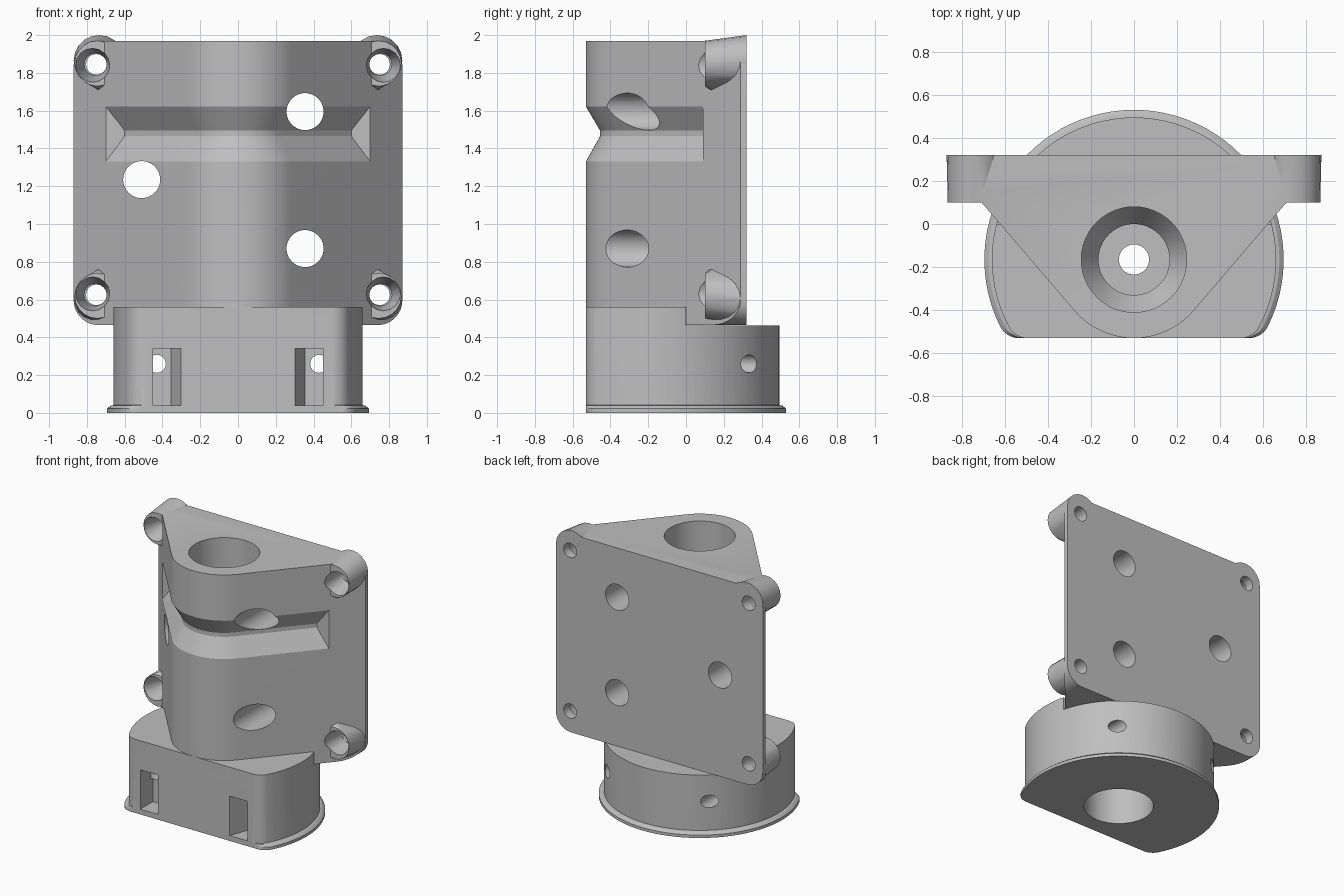
import bpy, bmesh, math
from mathutils import Vector

if "Cube" in bpy.data.objects:
    bpy.data.objects.remove(bpy.data.objects["Cube"], do_unlink=True)

grey = bpy.data.materials.new("light grey")
grey.use_nodes = True
grey.diffuse_color = (0.52, 0.52, 0.52, 1)
grey.node_tree.nodes["Principled BSDF"].inputs["Base Color"].default_value = (0.52, 0.52, 0.52, 1)

CY = -0.165          # y of the vertical bore axis
R = 0.365            # nose radius
MID = 1.235          # height of the mirror plane between upper and lower screws


def finish(name, bm):
    bmesh.ops.recalc_face_normals(bm, faces=bm.faces[:])
    mesh = bpy.data.meshes.new(name)
    bm.to_mesh(mesh)
    bm.free()
    ob = bpy.data.objects.new(name, mesh)
    bpy.context.collection.objects.link(ob)
    mesh.materials.append(grey)
    return ob


def loft(name, rings):
    """Closed solid through rings of equal length."""
    bm = bmesh.new()
    rows = [[bm.verts.new(p) for p in ring] for ring in rings]
    n = len(rows[0])
    for a, b in zip(rows, rows[1:]):
        for i in range(n):
            j = (i + 1) % n
            bm.faces.new((a[i], a[j], b[j], b[i]))
    bm.faces.new(rows[0])
    bm.faces.new(rows[-1])
    return finish(name, bm)


def prism_z(name, pts, z0, z1):
    return loft(name, [[(x, y, z) for x, y in pts] for z in (z0, z1)])


def prism_y(name, pts, y0, y1):
    return loft(name, [[(x, y, z) for x, z in pts] for y in (y0, y1)])


def arc(cx, cy, r, a0, a1, n):
    return [(cx + r * math.cos(math.radians(a0 + (a1 - a0) * i / n)),
             cy + r * math.sin(math.radians(a0 + (a1 - a0) * i / n))) for i in range(n + 1)]


def circle(cx, cy, r, n=32):
    return arc(cx, cy, r, 0, 360, n)[:-1]


def combine(target, tool, op="DIFFERENCE", keep=False):
    mod = target.modifiers.new("bool", "BOOLEAN")
    mod.operation, mod.solver, mod.object = op, "EXACT", tool
    bpy.context.view_layer.objects.active = target
    bpy.ops.object.modifier_apply(modifier=mod.name)
    if not keep:
        bpy.data.objects.remove(tool, do_unlink=True)


def d_profile(r, front=-0.53, fillet=0.1):
    """Disc with a flat front and rounded front corners."""
    fy = front + fillet
    fx = math.sqrt((r - fillet) ** 2 - (fy - CY) ** 2)
    a = math.degrees(math.atan2(fy - CY, fx))
    return (arc(0, CY, r, a, 180 - a, 56) + arc(-fx, fy, fillet, 180 - a, 270, 8)[1:]
            + arc(fx, fy, fillet, -90, a, 8)[:-1])


# Direction of the slanted side walls
side = Vector((0.42, 0.49)).normalized()
normal = Vector((side.y, -side.x))
nose_angle = math.degrees(math.atan2(normal.y, normal.x))


def wedge_path(offset, x_end, n=20):
    """Slanted side, round nose, slanted side, moved outward by offset."""
    r = R + offset
    p = Vector((0, CY)) + normal * r
    y_end = p.y + (x_end - p.x) * side.y / side.x
    nose = arc(0, CY, r, 180 - nose_angle, 360 + nose_angle, n)
    return [(-x_end, y_end)] + nose + [(x_end, y_end)]


# Wedge shaped body with rounded plate corners
body = prism_z("mount_body", wedge_path(0, 0.87) + [(0.87, 0.32), (-0.87, 0.32)], 0.465, 1.97)
c = 0.13
outline = (arc(0.87 - c, 1.97 - c, c, 0, 90, 8) + arc(c - 0.87, 1.97 - c, c, 90, 180, 8)
           + arc(c - 0.87, 0.465 + c, c, 180, 270, 8) + arc(0.87 - c, 0.465 + c, c, 270, 360, 8))
combine(body, prism_y("corner_trim", outline, -0.8, 0.6), "INTERSECT")

# V groove around the nose
section = [(0.04, 1.26, 0.753), (-0.075, 1.465, 0.6), (-0.075, 1.495, 0.6), (0.04, 1.69, 0.753)]
paths = [[(x, y, z) for x, y in wedge_path(o, xe)] for o, z, xe in section]
combine(body, loft("groove_cutter", list(zip(*paths))))

# Screw bosses at the four corners, tapering into the walls
corners = [(sx, sz) for sx in (-1, 1) for sz in (-1, 1)]
for sx, sz in corners:
    bm = bmesh.new()
    ends = ((0.735, 0.63, 0.135, 0.32), (0.745, 0.615, 0.12, 0.1))
    for cx, cz, r, y in ends:
        for x, z in circle(cx, cz, r, 20):
            bm.verts.new((sx * x, y, MID + sz * z))
    bm.verts.new((sx * 0.74, 0.13, MID + sz * 0.475))
    hull = bmesh.ops.convex_hull(bm, input=bm.verts[:])
    bmesh.ops.delete(bm, geom=list({v for v in hull["geom_interior"]
                                    if isinstance(v, bmesh.types.BMVert)}), context="VERTS")
    combine(body, finish("boss", bm), "UNION")

# Conical screw pockets and screw holes
for sx, sz in corners:
    rings = []
    for y, r, cx, cz in ((-0.1, 0.1, 0.775, 0.6), (0.1, 0.09, 0.77, 0.605), (0.25, 0.06, 0.755, 0.61)):
        rings.append([(sx * x, y, MID + sz * z) for x, z in circle(cx, cz, r, 16)])
    combine(body, loft("pocket_cutter", rings))
    combine(body, prism_y("screw_cutter", circle(sx * 0.75, MID + sz * 0.61, 0.055, 16), 0.2, 0.5))

# Three large cross holes
for x, z in ((0.355, 1.595), (0.355, 0.87), (-0.51, MID)):
    combine(body, prism_y("cross_cutter", circle(x, z, 0.098, 40), -0.8, 0.6))

# Round base, lower behind the centre line
base = prism_z("base", d_profile(0.66), 0, 0.56)
step = prism_z("step_cutter", [(-1, 0), (1, 0), (1, 1), (-1, 1)], 0.462, 0.8)
combine(base, step)

# Thin flange at the foot with a sloped upper edge
flange = loft("foot_flange", [[(x, y, z) for x, y in d_profile(r)]
                              for z, r in ((0, 0.695), (0.022, 0.695), (0.038, 0.675), (0.042, 0.655))])
combine(base, flange, "UNION")

# Nut slots in the front and clamp holes leading to the back
for s in (-1, 1):
    slot = [(0.287, -0.57), (0.355, -0.38), (0.45, -0.38), (0.45, -0.57)]
    combine(base, prism_z("slot_cutter", [(s * x, y) for x, y in slot], 0.04, 0.34))
    combine(base, prism_y("clamp_cutter", circle(s * 0.43, 0.26, 0.048, 16), -0.4, 0.7))

# Stepped vertical bore through body and base
bore_profile = [(0.24, -0.1), (0.24, 0.5), (0.07, 0.5), (0.07, 0.9),
                (0.165, 0.9), (0.165, 1.0), (0.245, 1.12), (0.245, 2.1)]
bore = loft("bore_cutter", [[(x, y, z) for x, y in circle(0, CY, r, 48)] for r, z in bore_profile])
combine(body, bore, keep=True)
combine(base, bore)

# Smooth curved walls, crisp edges
for ob in (body, base):
    bpy.ops.object.select_all(action="DESELECT")
    ob.select_set(True)
    bpy.context.view_layer.objects.active = ob
    bpy.ops.object.shade_smooth_by_angle(angle=math.radians(25))
